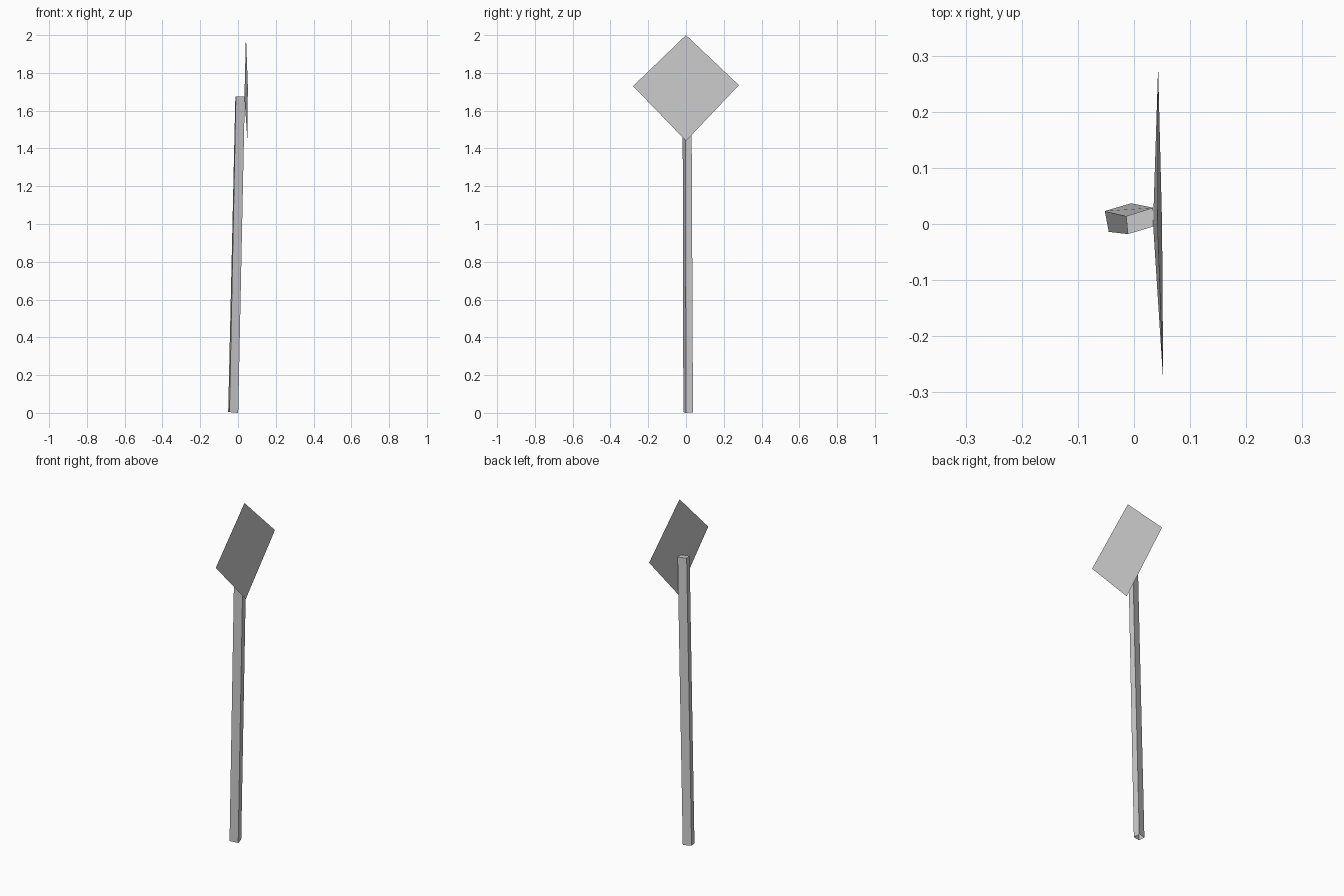
import bpy
import bmesh

if "Cube" in bpy.data.objects:
    bpy.data.objects.remove(bpy.data.objects["Cube"])


def loft(name, rings_or_points, faces):
    """Make an object from a few points and faces."""
    bm = bmesh.new()
    verts = [bm.verts.new(p) for p in rings_or_points]
    for f in faces:
        bm.faces.new([verts[i] for i in f])
    bmesh.ops.recalc_face_normals(bm, faces=bm.faces[:])
    mesh = bpy.data.meshes.new(name)
    bm.to_mesh(mesh)
    bm.free()
    obj = bpy.data.objects.new(name, mesh)
    bpy.context.collection.objects.link(obj)
    return obj


# Leaning square post: capped on top, open at the foot
foot = [(-0.052, 0.023, 0.006), (-0.005, 0.037, 0.003),
        (0.001, 0.0, 0.0), (-0.045, -0.014, 0.004)]
head = [(-0.014, 0.014, 1.675), (0.034, 0.029, 1.675),
        (0.036, -0.004, 1.675), (-0.011, -0.018, 1.675)]
sides = [(i, (i + 1) % 4, (i + 1) % 4 + 4, i + 4) for i in range(4)]
loft("post", foot + head, sides + [(4, 5, 6, 7)])

# Diamond sign plate: flat front, back swelling slightly to meet the post
rim = [(0.042, 0.0, 2.0), (0.052, -0.28, 1.73),
       (0.050, 0.0, 1.44), (0.043, 0.28, 1.735)]
back_centre = (0.034, 0.0, 1.67)
back = [((i + 1) % 4, i, 4) for i in range(4)]
loft("sign_plate", rim + [back_centre], [(0, 1, 2, 3)] + back)
